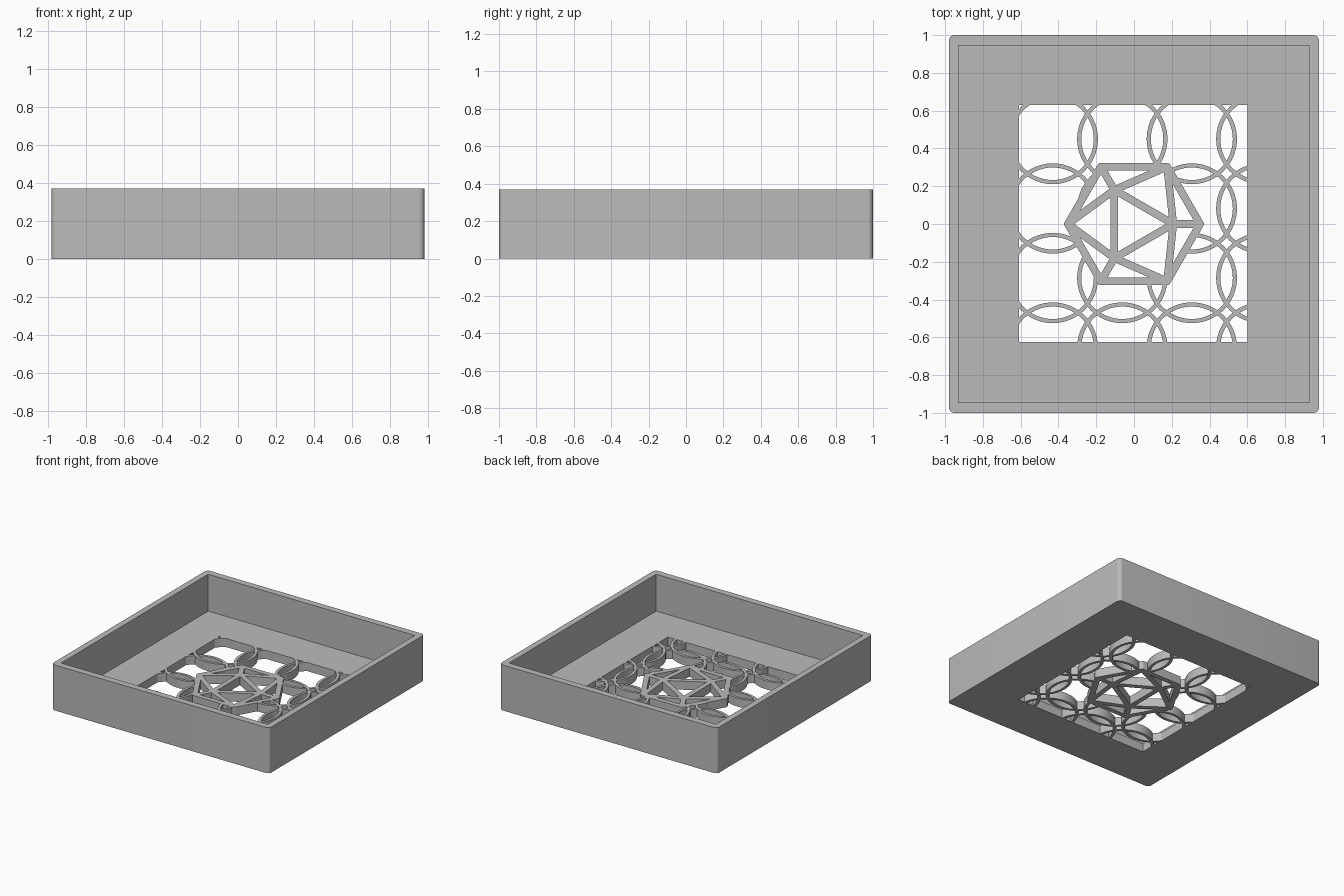
import bpy, bmesh
from math import cos, sin, pi, radians
from mathutils import Vector

cube = bpy.data.objects.get("Cube")
if cube:
    bpy.data.objects.remove(cube, do_unlink=True)

FLOOR, HEIGHT = 0.07, 0.37           # floor thickness, wall height
X0, X1, Y0, Y1 = -0.61, 0.6, -0.625, 0.63   # window in the floor
BEAM = 0.02                          # half width of emblem bars

grey = bpy.data.materials.new("plain grey")
grey.use_nodes = True
grey.diffuse_color = (0.5, 0.5, 0.5, 1)
grey.node_tree.nodes["Principled BSDF"].inputs["Base Color"].default_value = (0.5, 0.5, 0.5, 1)


def add_object(name, data):
    ob = bpy.data.objects.new(name, data)
    bpy.context.collection.objects.link(ob)
    return ob


def finish(ob):
    ob.data.materials.clear()
    ob.data.materials.append(grey)
    bpy.ops.object.select_all(action='DESELECT')
    ob.select_set(True)
    bpy.context.view_layer.objects.active = ob
    bpy.ops.object.shade_smooth_by_angle(angle=radians(30))


def plate(name, outlines, z0, z1):
    """Solid plate from an outer outline and any hole outlines."""
    curve = bpy.data.curves.new(name, 'CURVE')
    curve.dimensions, curve.fill_mode = '2D', 'BOTH'
    curve.extrude = (z1 - z0) / 2
    for pts in outlines:
        spline = curve.splines.new('POLY')
        spline.points.add(len(pts) - 1)
        for p, co in zip(spline.points, pts):
            p.co = (co[0], co[1], 0, 1)
        spline.use_cyclic_u = True
    temp = add_object(name + "_outline", curve)
    graph = bpy.context.evaluated_depsgraph_get()
    mesh = bpy.data.meshes.new_from_object(temp.evaluated_get(graph))
    bpy.data.objects.remove(temp, do_unlink=True)
    bm = bmesh.new()
    bm.from_mesh(mesh)
    bmesh.ops.remove_doubles(bm, verts=bm.verts, dist=0.0001)
    bmesh.ops.translate(bm, verts=bm.verts, vec=(0, 0, (z0 + z1) / 2))
    bmesh.ops.recalc_face_normals(bm, faces=bm.faces)
    bm.to_mesh(mesh)
    bm.free()
    return add_object(name, mesh)


def rectangle(x0, x1, y0, y1):
    return [(x0, y0), (x1, y0), (x1, y1), (x0, y1)]


def rounded(corners, radius, sweep, steps):
    """Convex outline with an arc around each (x, y, middle angle)."""
    return [(x + radius * cos(a + sweep * (i / steps - 0.5)),
             y + radius * sin(a + sweep * (i / steps - 0.5)))
            for x, y, a in corners for i in range(steps + 1)]


# Tray: rounded block with a cavity and a window cut out
r = 0.03
corners = [(sx * (0.98 - r), sy * (1 - r), a) for sx, sy, a in
           ((1, 1, pi / 4), (-1, 1, 3 * pi / 4), (-1, -1, 5 * pi / 4), (1, -1, 7 * pi / 4))]
tray = plate("tray", [rounded(corners, r, pi / 2, 6)], 0, HEIGHT)
cutters = [plate("cavity_cutter", [rectangle(-0.93, 0.93, -0.945, 0.945)], FLOOR, 1),
           plate("window_cutter", [rectangle(X0, X1, Y0, Y1)], -1, 0.2)]
for cutter in cutters:
    cutter.hide_render = True
    mod = tray.modifiers.new("cut", 'BOOLEAN')
    mod.operation, mod.solver, mod.object = 'DIFFERENCE', 'EXACT', cutter
graph = bpy.context.evaluated_depsgraph_get()
cut_mesh = bpy.data.meshes.new_from_object(tray.evaluated_get(graph))
tray.modifiers.clear()
tray.data = cut_mesh
for cutter in cutters:
    bpy.data.objects.remove(cutter, do_unlink=True)
finish(tray)

# Emblem: hexagonal plate with ten triangular openings
hexagon = [Vector((0.35 * cos(k * pi / 3), 0.35 * sin(k * pi / 3))) for k in range(6)]
inner = [Vector((0.208 * cos(k * 2 * pi / 3), 0.208 * sin(k * 2 * pi / 3))) for k in range(3)]


def opening(a, b, c):
    """Triangle shrunk towards its incentre by the bar half width."""
    la, lb, lc = (b - c).length, (c - a).length, (a - b).length
    around = la + lb + lc
    centre = (a * la + b * lb + c * lc) / around
    inradius = abs((b - a).cross(c - a)) / around
    return [centre + (p - centre) * (1 - BEAM / inradius) for p in (a, b, c)]


holes = [opening(*inner)]
for k in range(3):
    t, h = inner[k], [hexagon[(2 * k + d) % 6] for d in (-1, 0, 1)]
    holes += [opening(t, h[0], h[1]), opening(t, h[1], h[2]),
              opening(t, h[2], inner[(k + 1) % 3])]
rim = rounded([(p.x, p.y, k * pi / 3) for k, p in enumerate(hexagon)], BEAM, pi / 3, 4)
finish(plate("emblem", [rim] + holes, 0, FLOOR))


# Lattice: overlapping rings, open behind the emblem and trimmed to the window
def inside_emblem(x, y):
    return all(x * cos(a) + y * sin(a) < 0.303
               for a in (pi / 6 + k * pi / 3 for k in range(6)))


def ring(name, cx, cy, radius=0.228, half=0.011, n=72):
    bm = bmesh.new()
    loops = []
    for i in range(n):
        a = 2 * pi * i / n
        loops.append([bm.verts.new((cx + q * cos(a), cy + q * sin(a), z)) for q, z in
                      ((radius - half, 0), (radius + half, 0),
                       (radius + half, FLOOR), (radius - half, FLOOR))])
    for i in range(n):
        a = 2 * pi * (i + 0.5) / n
        if inside_emblem(cx + radius * cos(a), cy + radius * sin(a)):
            continue
        p, q = loops[i], loops[(i + 1) % n]
        for j in range(4):
            k = (j + 1) % 4
            bm.faces.new((p[j], q[j], q[k], p[k]))
    bmesh.ops.delete(bm, geom=[v for v in bm.verts if not v.link_faces], context='VERTS')
    for co, no in (((X0, 0, 0), (-1, 0, 0)), ((X1, 0, 0), (1, 0, 0)),
                   ((0, Y0, 0), (0, -1, 0)), ((0, Y1, 0), (0, 1, 0))):
        bmesh.ops.bisect_plane(bm, geom=bm.verts[:] + bm.edges[:] + bm.faces[:],
                               plane_co=co, plane_no=no, clear_outer=True)
    bmesh.ops.recalc_face_normals(bm, faces=bm.faces)
    mesh = bpy.data.meshes.new(name)
    bm.to_mesh(mesh)
    bm.free()
    if mesh.polygons:
        finish(add_object(name, mesh))


PITCH = 0.368
for row in range(4):
    for col in range(4):
        ring(f"lattice_ring_{row}_{col}", -0.43 + PITCH * col, 0.45 - PITCH * row)
